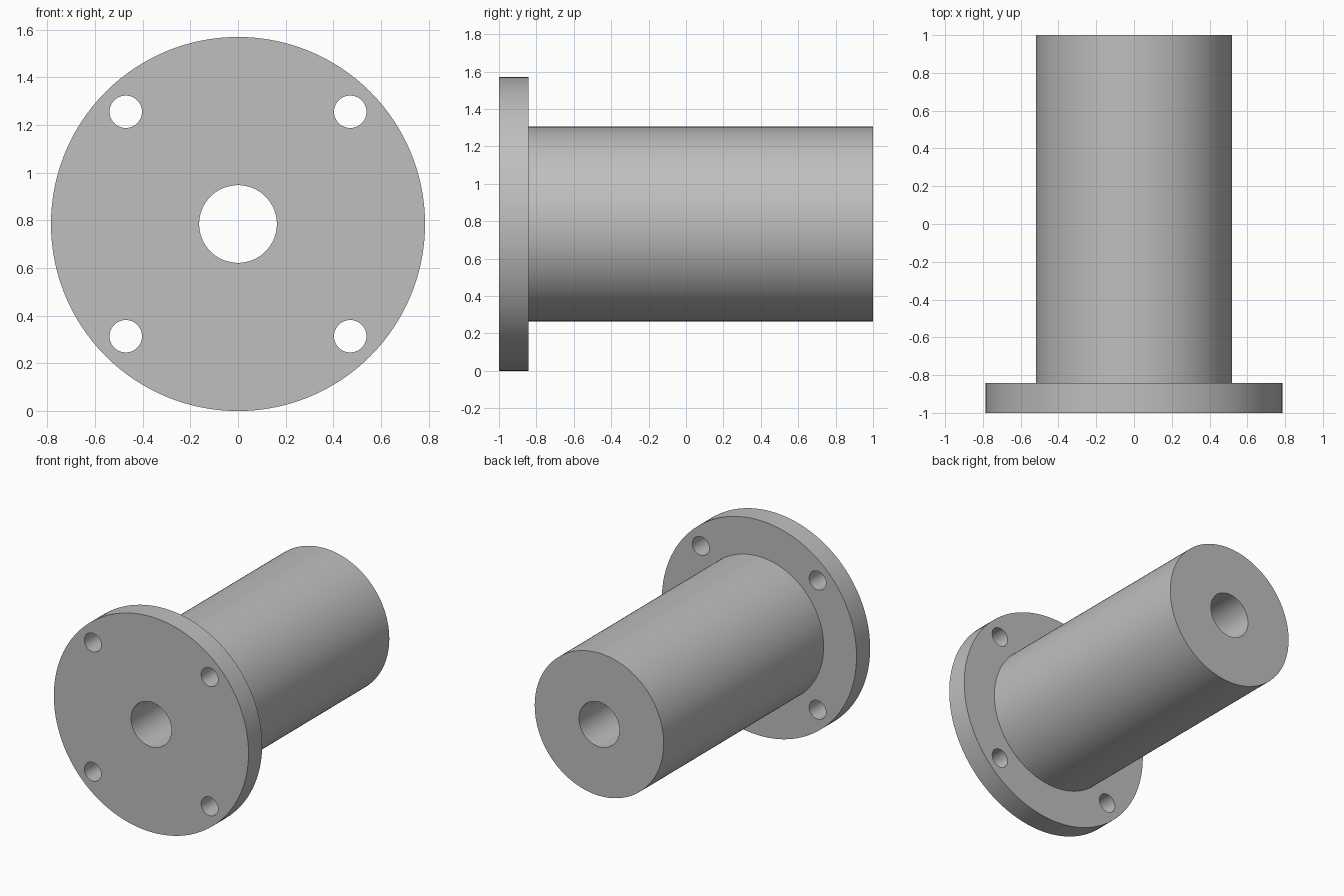
import bpy
import bmesh
from math import pi, radians
from mathutils import Matrix, Vector

cube = bpy.data.objects.get("Cube")
if cube:
    bpy.data.objects.remove(cube, do_unlink=True)

# Main dimensions; the axis runs along y
FLANGE_R, BARREL_R, BORE_R = 0.785, 0.52, 0.163
FRONT, STEP, BACK = -1.0, -0.843, 1.0
BOLT_OFFSET, BOLT_R = 0.471, 0.068
SEGMENTS = 128
AXIS = Vector((0, 0, FLANGE_R))

grey = bpy.data.materials.new("plain grey")
grey.use_nodes = True
colour = (0.52, 0.52, 0.52, 1)
grey.diffuse_color = colour
grey.node_tree.nodes["Principled BSDF"].inputs["Base Color"].default_value = colour


def add_object(name, bm):
    bmesh.ops.recalc_face_normals(bm, faces=bm.faces[:])
    mesh = bpy.data.meshes.new(name)
    bm.to_mesh(mesh)
    bm.free()
    mesh.materials.append(grey)
    obj = bpy.data.objects.new(name, mesh)
    bpy.context.collection.objects.link(obj)
    return obj


# Flange, barrel and bore: one closed profile turned around the axis
profile = [(BORE_R, FRONT), (FLANGE_R, FRONT), (FLANGE_R, STEP),
           (BARREL_R, STEP), (BARREL_R, BACK), (BORE_R, BACK)]
bm = bmesh.new()
verts = [bm.verts.new(AXIS + Vector((r, y, 0))) for r, y in profile]
edges = [bm.edges.new((v, verts[i - 1])) for i, v in enumerate(verts)]
bmesh.ops.spin(bm, geom=verts + edges, cent=AXIS, axis=(0, 1, 0),
               angle=2 * pi, steps=SEGMENTS, use_merge=True)
bmesh.ops.remove_doubles(bm, verts=bm.verts[:], dist=0.0001)
body = add_object("flanged_sleeve", bm)

# Four bolt holes through the flange
bm = bmesh.new()
for sx in (-1, 1):
    for sz in (-1, 1):
        place = AXIS + Vector((sx * BOLT_OFFSET, (FRONT + STEP) / 2, sz * BOLT_OFFSET))
        bmesh.ops.create_cone(
            bm, cap_ends=True, segments=48, radius1=BOLT_R, radius2=BOLT_R,
            depth=0.3, matrix=Matrix.Translation(place) @ Matrix.Rotation(pi / 2, 4, "X"))
cutter = add_object("bolt_hole_cutter", bm)
cutter.hide_render = True

cut = body.modifiers.new("bolt_holes", "BOOLEAN")
cut.operation = "DIFFERENCE"
cut.solver = "EXACT"
cut.object = cutter

bpy.ops.object.select_all(action="DESELECT")
body.select_set(True)
bpy.context.view_layer.objects.active = body
bpy.ops.object.modifier_apply(modifier=cut.name)
bpy.data.objects.remove(cutter, do_unlink=True)
bpy.ops.object.shade_smooth_by_angle(angle=radians(30))
